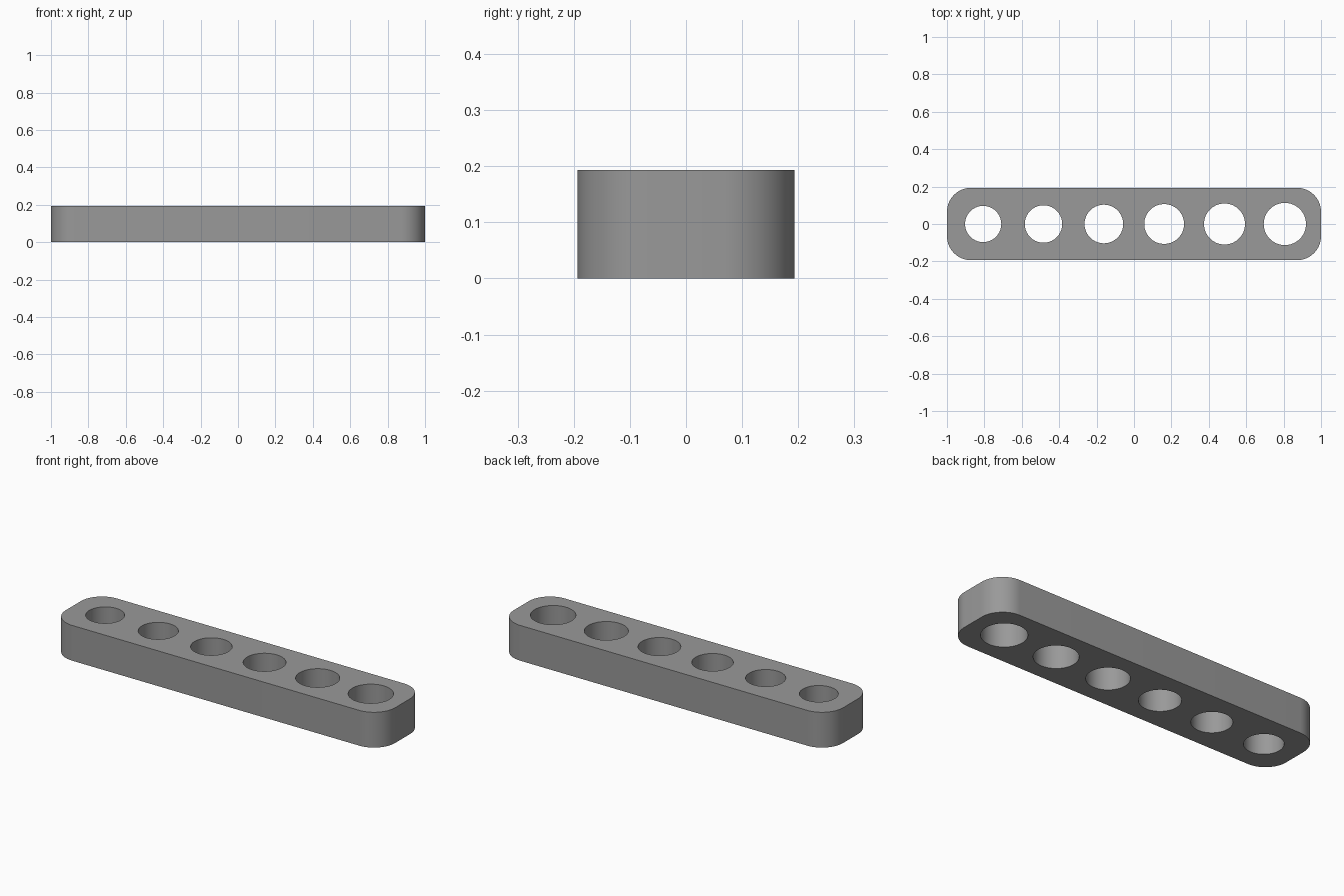
import bpy, bmesh, math

if "Cube" in bpy.data.objects:
    bpy.data.objects.remove(bpy.data.objects["Cube"])

UNIT = 1 / 31                      # plate is 62 x 12 x 6 units
HALF_L, HALF_W, HEIGHT, CORNER = 31 * UNIT, 6 * UNIT, 6 * UNIT, 4 * UNIT


def arc(cx, cy, r, start, sweep, n):
    return [(cx + r * math.cos(start + sweep * i / n),
             cy + r * math.sin(start + sweep * i / n)) for i in range(n + 1)]


def add_loop(curve, points):
    spline = curve.splines.new('POLY')
    spline.points.add(len(points) - 1)
    for p, (x, y) in zip(spline.points, points):
        p.co = (x, y, 0, 1)
    spline.use_cyclic_u = True


# Flat profile: rounded rectangle outline
profile = bpy.data.curves.new('plate_profile', 'CURVE')
profile.dimensions = '2D'
profile.fill_mode = 'BOTH'
profile.extrude = HEIGHT / 2
outline = []
for k, (sx, sy) in enumerate([(1, 1), (-1, 1), (-1, -1), (1, -1)]):
    outline += arc(sx * (HALF_L - CORNER), sy * (HALF_W - CORNER),
                   CORNER, k * math.pi / 2, math.pi / 2, 16)
add_loop(profile, outline)

# Six round holes, each slightly larger than the last
for i in range(6):
    add_loop(profile, arc((i * 10 - 25) * UNIT, 0, (3 + 0.1 * i) * UNIT,
                          0, math.tau, 64)[:-1])

# Turn the extruded profile into a clean mesh standing on the floor
helper = bpy.data.objects.new('profile_helper', profile)
bpy.context.collection.objects.link(helper)
bpy.context.view_layer.update()
mesh = bpy.data.meshes.new_from_object(
    helper.evaluated_get(bpy.context.evaluated_depsgraph_get()))
bpy.data.objects.remove(helper)

bm = bmesh.new()
bm.from_mesh(mesh)
bmesh.ops.remove_doubles(bm, verts=bm.verts, dist=1e-5)
bmesh.ops.translate(bm, verts=bm.verts, vec=(0, 0, HEIGHT / 2))
bmesh.ops.recalc_face_normals(bm, faces=bm.faces)
bm.to_mesh(mesh)
bm.free()

# Gray material
gray = bpy.data.materials.new('gray')
gray.diffuse_color = (0.32, 0.32, 0.32, 1)
gray.use_nodes = True
gray.node_tree.nodes["Principled BSDF"].inputs["Base Color"].default_value = gray.diffuse_color
mesh.materials.clear()
mesh.materials.append(gray)

plate = bpy.data.objects.new('hole_gauge_plate', mesh)
bpy.context.collection.objects.link(plate)
bpy.context.view_layer.objects.active = plate
plate.select_set(True)
bpy.ops.object.shade_smooth_by_angle(angle=math.radians(30))
